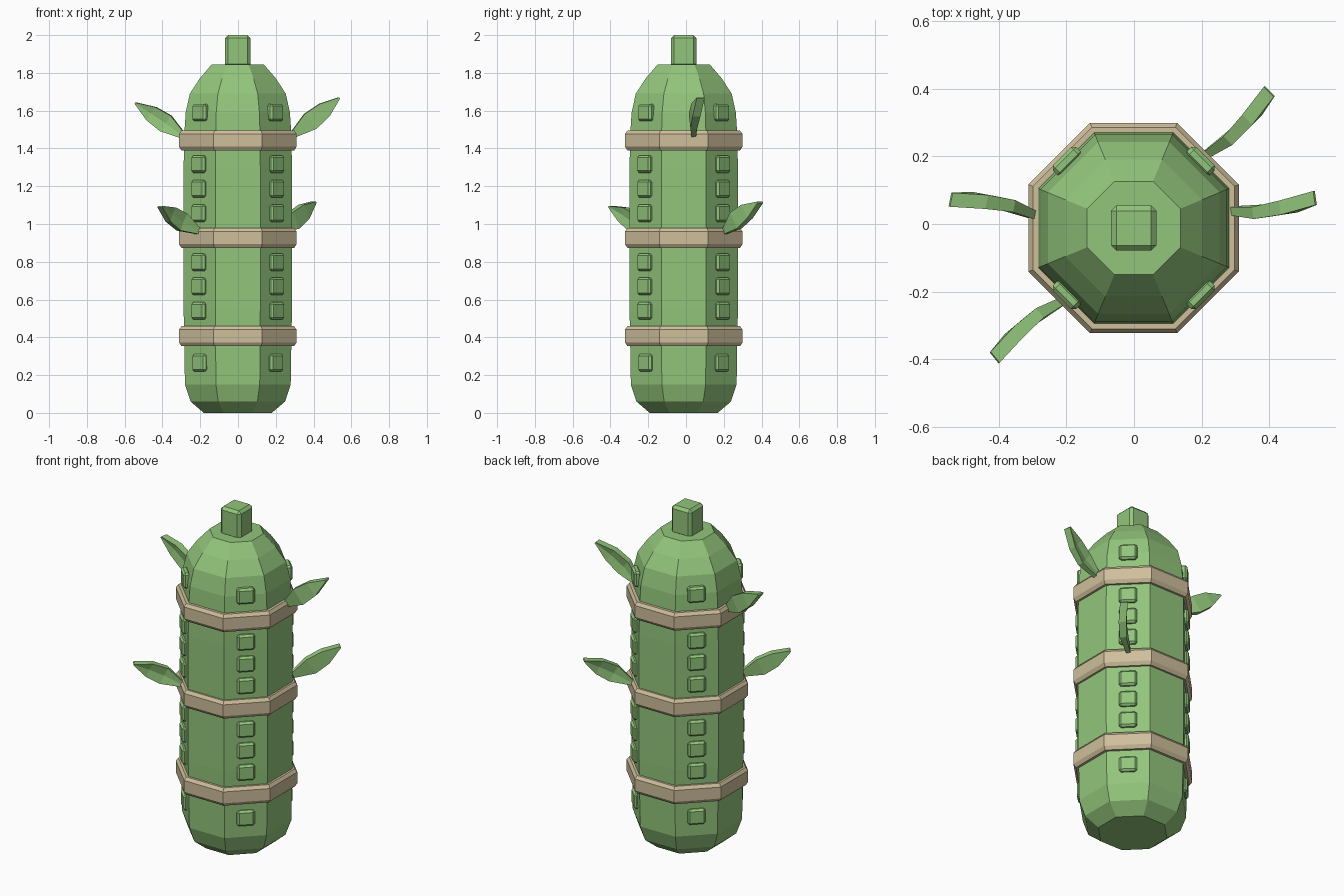
import bpy
import bmesh
import math
from mathutils import Vector

cube = bpy.data.objects.get("Cube")
if cube:
    bpy.data.objects.remove(cube, do_unlink=True)

CENTRE = Vector((-0.001, -0.012, 0))
SIDES = 8


def material(name, rgb):
    mat = bpy.data.materials.new(name)
    mat.use_nodes = True
    colour = (*rgb, 1)
    mat.diffuse_color = colour
    bsdf = next(n for n in mat.node_tree.nodes if n.type == 'BSDF_PRINCIPLED')
    bsdf.inputs["Base Color"].default_value = colour
    bsdf.inputs["Roughness"].default_value = 0.9
    return mat


green = material("cactus_green", (0.29, 0.56, 0.20))
tan = material("band_tan", (0.62, 0.52, 0.33))


def finish(name, bm, mat):
    bmesh.ops.recalc_face_normals(bm, faces=bm.faces)
    mesh = bpy.data.meshes.new(name)
    bm.to_mesh(mesh)
    bm.free()
    mesh.materials.append(mat)
    obj = bpy.data.objects.new(name, mesh)
    bpy.context.collection.objects.link(obj)
    return obj


def lathe(name, profile, mat, closed=False):
    """Spin (flat radius, height) pairs into an octagonal solid."""
    bm = bmesh.new()
    loops = []
    for radius, z in profile:
        r = radius / math.cos(math.pi / SIDES)
        angles = [(i + 0.5) * math.tau / SIDES for i in range(SIDES)]
        loops.append([bm.verts.new(CENTRE + Vector((r * math.cos(a), r * math.sin(a), z)))
                      for a in angles])
    pairs = list(zip(loops, loops[1:]))
    if closed:
        pairs.append((loops[-1], loops[0]))
    else:
        bm.faces.new(loops[0])
        bm.faces.new(loops[-1])
    for low, high in pairs:
        for i in range(SIDES):
            j = (i + 1) % SIDES
            bm.faces.new((low[i], low[j], high[j], high[i]))
    return finish(name, bm, mat)


def block(name, size, place, turn, bevel):
    """Box with chamfered edges."""
    bm = bmesh.new()
    bmesh.ops.create_cube(bm, size=1)
    bmesh.ops.scale(bm, vec=size, verts=bm.verts)
    bmesh.ops.bevel(bm, geom=bm.edges[:], offset=bevel, segments=1, affect='EDGES')
    obj = finish(name, bm, green)
    obj.location = place
    obj.rotation_euler.z = turn
    return obj


def leaf(name, base, tip):
    """Thick bowed blade standing on edge, grooved along one side."""
    base, tip = Vector(base), Vector(tip)
    along = (tip - base).normalized()
    side = along.cross(Vector((0, 0, 1))).normalized()
    up = side.cross(along)
    # position along blade, half width, thickness, bow
    rows = [(0, 0.012, 0.022, 0), (0.4, 0.05, 0.036, 0.018),
            (0.69, 0.042, 0.042, 0.014), (1, 0.004, 0.042, 0)]
    bm = bmesh.new()
    rings = []
    for u, width, thick, bow in rows:
        mid = base.lerp(tip, u) + side * bow
        groove = thick * (0.25 if 0 < u < 1 else 0)
        section = [(-width, thick / 2), (width, thick / 2), (width, -thick / 2),
                   (0, groove - thick / 2), (-width, -thick / 2)]
        rings.append([bm.verts.new(mid + up * w + side * s) for w, s in section])
    for a, b in zip(rings, rings[1:]):
        for i in range(len(a)):
            j = (i + 1) % len(a)
            bm.faces.new((a[i], a[j], b[j], b[i]))
    bm.faces.new(rings[0])
    bm.faces.new(rings[-1])
    return finish(name, bm, green)


# Rounded octagonal trunk
lathe("trunk", [(0.18, 0), (0.25, 0.06), (0.28, 0.15), (0.284, 0.4), (0.287, 0.55),
                (0.287, 1.3), (0.283, 1.48), (0.276, 1.59), (0.254, 1.69),
                (0.202, 1.77), (0.138, 1.845)], green)

# Chamfered bands
for label, z in (("lower", 0.406), ("middle", 0.926), ("upper", 1.442)):
    lathe(label + "_band", [(0.27, z - 0.053), (0.298, z - 0.053), (0.311, z - 0.033),
                            (0.311, z + 0.035), (0.298, z + 0.053), (0.27, z + 0.053)],
          tan, closed=True)

# Stem on the crown
block("stem", (0.134, 0.134, 0.17), CENTRE + Vector((0, 0, 1.915)), 0, 0.016)

# Studs down the four diagonal faces
stud_heights = [0.265, 0.54, 0.67, 0.797, 1.057, 1.187, 1.317, 1.59]
for corner in range(4):
    angle = math.pi / 4 + corner * math.pi / 2
    out = Vector((math.cos(angle), math.sin(angle), 0))
    for i, z in enumerate(stud_heights):
        distance = 0.28 if i in (0, len(stud_heights) - 1) else 0.287
        block(f"stud_{corner + 1}_{i + 1}", (0.04, 0.098, 0.092),
              CENTRE + out * distance + Vector((0, 0, z)), angle, 0.011)

# Leaves
leaf("left_leaf", (0.275, 0.04, 1.46), (0.535, 0.077, 1.667))
leaf("right_leaf", (-0.28, 0.02, 1.46), (-0.542, 0.072, 1.64))
leaf("front_leaf", (-0.2, -0.222, 0.955), (-0.412, -0.395, 1.092))
leaf("back_leaf", (0.205, 0.2, 0.955), (0.4, 0.392, 1.115))
